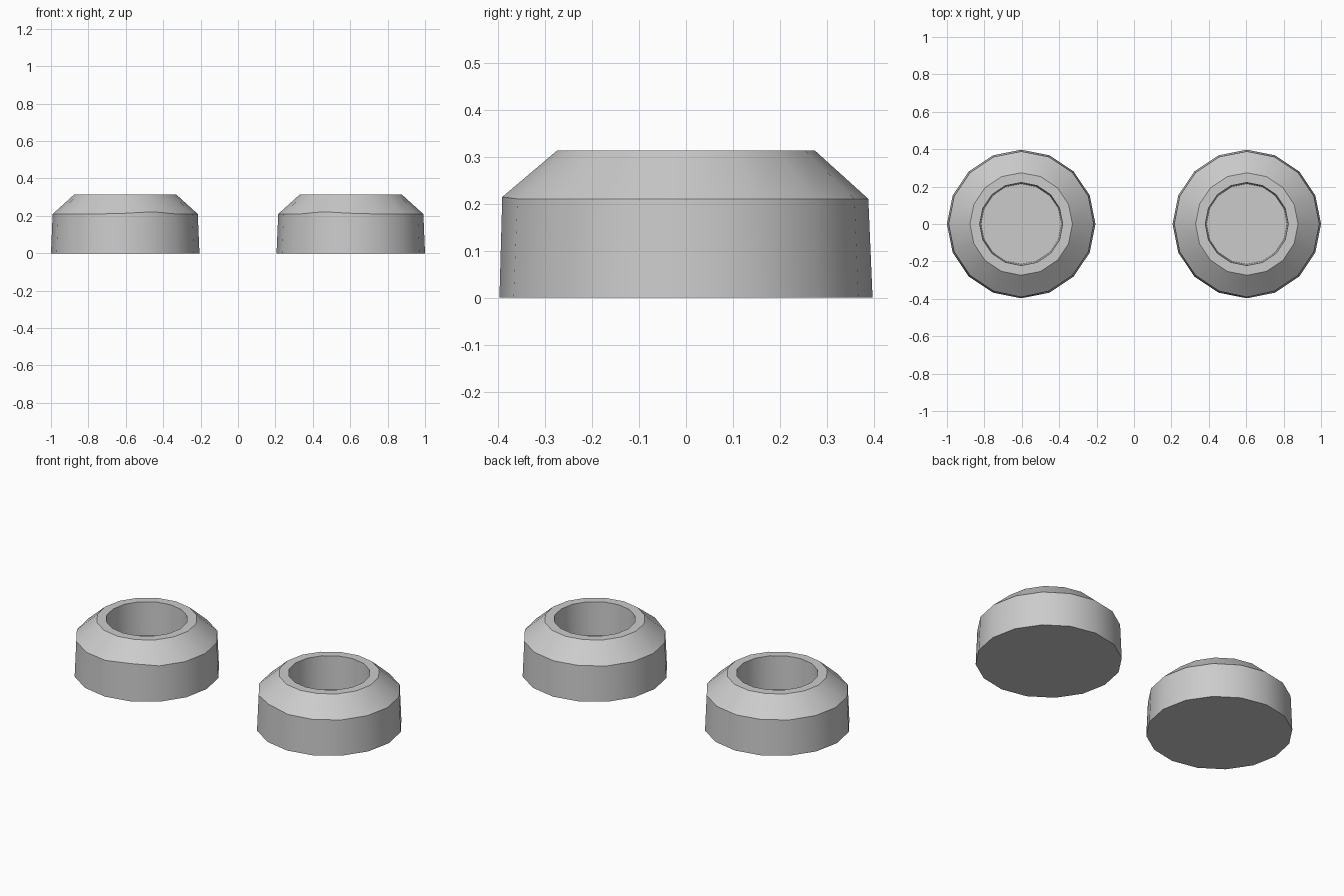
import bpy, bmesh, math

if "Cube" in bpy.data.objects:
    bpy.data.objects.remove(bpy.data.objects["Cube"])

SIDES = 16
# (radius, height) from the outer base up over the rim and down into the well
PROFILE = [(0.397, 0.0), (0.388, 0.21), (0.274, 0.313), (0.222, 0.313), (0.215, 0.115)]


def make_cup(name, side):
    bm = bmesh.new()
    rings = []
    for level, (r, z) in enumerate(PROFILE):
        ring = []
        for i in range(SIDES):
            a = 2 * math.pi * i / SIDES
            ring.append(bm.verts.new((side * r * math.cos(a), r * math.sin(a), z)))
        rings.append(ring)
    # slightly raised shoulder at the front
    rings[1][11].co.z = 0.222
    rings[1][12].co.z = 0.214
    rings[1][12].co.y -= 0.003
    # walls, bevel, rim and well
    for lo, hi in zip(rings, rings[1:]):
        for i in range(SIDES):
            j = (i + 1) % SIDES
            bm.faces.new((lo[i], lo[j], hi[j], hi[i]))
    # base and well floor
    bm.faces.new(rings[0])
    bm.faces.new(rings[-1])
    bmesh.ops.recalc_face_normals(bm, faces=bm.faces)
    mesh = bpy.data.meshes.new(name)
    bm.to_mesh(mesh)
    bm.free()
    obj = bpy.data.objects.new(name, mesh)
    obj.location = (side * 0.603, 0, 0)
    bpy.context.collection.objects.link(obj)
    # smooth round the sides, sharp at the rims
    bpy.ops.object.select_all(action='DESELECT')
    obj.select_set(True)
    bpy.context.view_layer.objects.active = obj
    bpy.ops.object.shade_smooth_by_angle(angle=math.radians(30))


make_cup("left_cup", 1)
bpy.data.objects["left_cup"].name = "right_cup"
make_cup("left_cup", -1)
